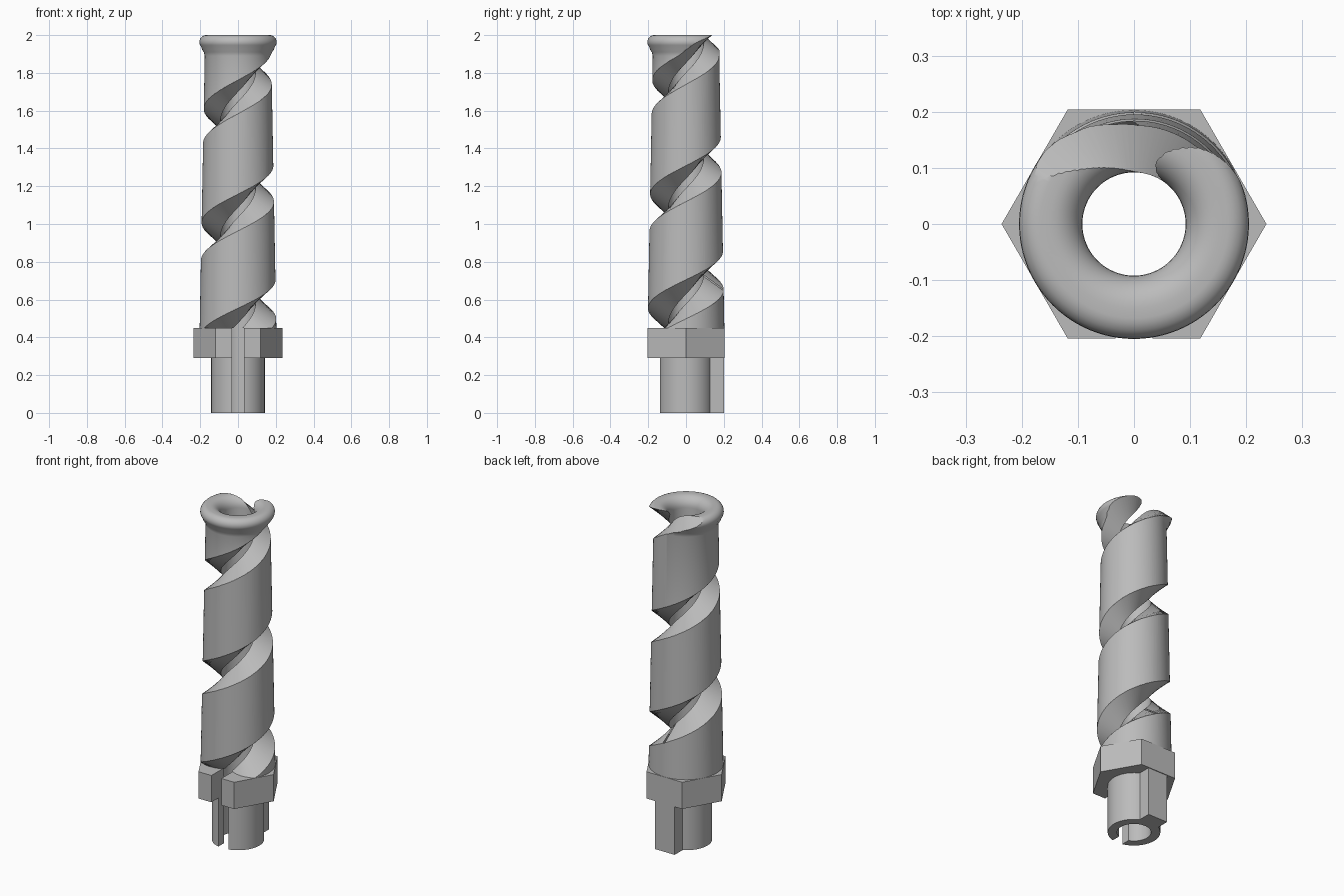
import bpy, bmesh
from math import cos, sin, pi, tau

cube = bpy.data.objects.get("Cube")
if cube:
    bpy.data.objects.remove(cube)

grey = bpy.data.materials.new("plain grey")
grey.use_nodes = True
grey.diffuse_color = (0.5, 0.5, 0.5, 1)
grey.node_tree.nodes["Principled BSDF"].inputs["Base Color"].default_value = (0.5, 0.5, 0.5, 1)

BORE = 0.092
PITCH = 0.612
COLLAR_LOW, COLLAR_TOP = 0.29, 0.45


def finish(name, bm):
    bmesh.ops.recalc_face_normals(bm, faces=bm.faces)
    mesh = bpy.data.meshes.new(name)
    bm.to_mesh(mesh)
    bm.free()
    mesh.materials.append(grey)
    obj = bpy.data.objects.new(name, mesh)
    bpy.context.collection.objects.link(obj)
    return obj


def skin(name, rings, closed):
    """Bridge a series of equal closed loops; cap the ends unless closed."""
    bm = bmesh.new()
    loops = [[bm.verts.new(p) for p in ring] for ring in rings]
    k = len(loops[0])
    for i in range(len(loops) if closed else len(loops) - 1):
        a, b = loops[i], loops[(i + 1) % len(loops)]
        for j in range(k):
            bm.faces.new((a[j], a[(j + 1) % k], b[(j + 1) % k], b[j]))
    if not closed:
        bm.faces.new(loops[0])
        bm.faces.new(loops[-1])
    return finish(name, bm)


def prism(name, radius, low, high, sides):
    return skin(name, [[(radius * cos(tau * i / sides), radius * sin(tau * i / sides), z)
                        for i in range(sides)] for z in (low, high)], False)


def box(name, x, y0, y1, z0, z1):
    return skin(name, [[(-x, y0, z), (x, y0, z), (x, y1, z), (-x, y1, z)]
                       for z in (z0, z1)], False)


def combine(obj, other, operation):
    mod = obj.modifiers.new(operation.lower(), 'BOOLEAN')
    mod.operation = operation
    mod.solver = 'EXACT'
    mod.object = other
    bpy.context.view_layer.objects.active = obj
    bpy.ops.object.modifier_apply(modifier=mod.name)
    bpy.data.objects.remove(other)


def smooth(obj):
    bpy.ops.object.select_all(action='DESELECT')
    obj.select_set(True)
    bpy.context.view_layer.objects.active = obj
    bpy.ops.object.shade_smooth_by_angle(angle=pi / 6)


# Tapered tube with a rolled lip, turned from a half section
section = [(BORE, COLLAR_TOP), (0.203, COLLAR_TOP), (0.176, 1.89), (0.181, 1.91), (0.191, 1.925)]
section += [(0.168 + 0.037 * cos(a), 1.963 + 0.037 * sin(a))
            for a in [pi * (i / 9 - 0.25) for i in range(7)] + [pi / 2]]
section += [(0.15 - (0.15 - BORE) * sin(a), 1.94 + 0.06 * cos(a))
            for a in [pi / 2 * i / 8 for i in range(9)]]
SEG = 96
spiral_tube = skin("spiral_tube", [[(r * cos(tau * i / SEG), r * sin(tau * i / SEG), z)
                                    for r, z in section] for i in range(SEG)], True)

# Helical groove, narrowing towards the bore
groove_section = [(0.08, -0.016), (0.26, -0.146), (0.26, 0.146), (0.08, 0.016)]
rings = []
for i in range(-30, 290):
    turn = i / 90
    a = tau * turn - pi / 2
    rings.append([(r * cos(a), r * sin(a), COLLAR_TOP + PITCH * turn + h)
                  for r, h in groove_section])
combine(spiral_tube, skin("groove_cutter", rings, False), 'DIFFERENCE')
smooth(spiral_tube)

# Hexagonal collar, round shank and rear key
drive_base = prism("drive_base", 0.236, COLLAR_LOW, COLLAR_TOP, 6)
combine(drive_base, prism("shank", 0.142, 0, COLLAR_TOP - 0.05, 64), 'UNION')
combine(drive_base, box("rear_key", 0.065, 0.11, 0.2, 0, COLLAR_TOP - 0.05), 'UNION')

# Bore and front slit
combine(drive_base, prism("bore_cutter", BORE, -0.1, 0.6, 64), 'DIFFERENCE')
combine(drive_base, box("slit_cutter", 0.033, -0.4, 0, -0.1, 0.6), 'DIFFERENCE')
smooth(drive_base)
